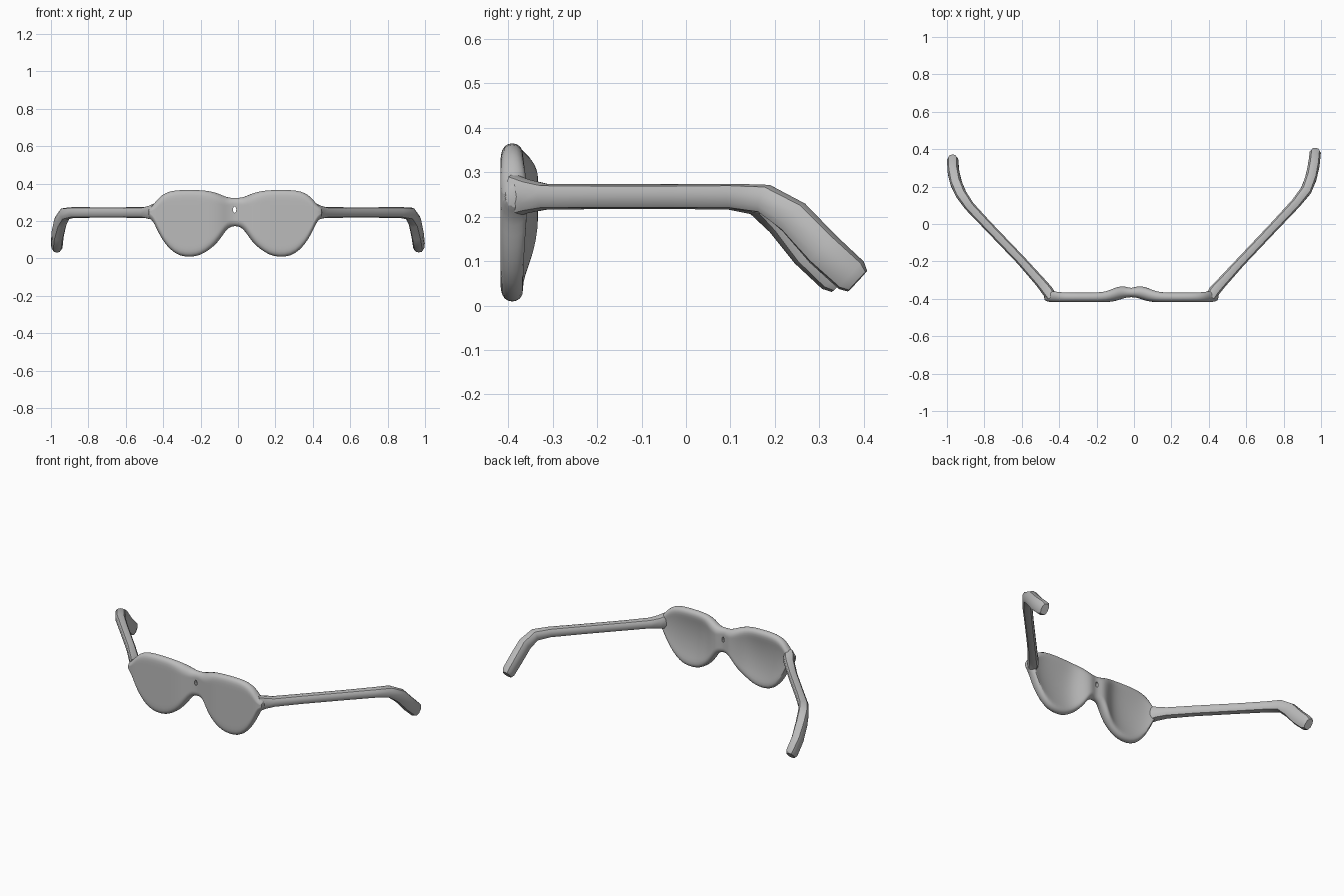
import bpy, bmesh, math
from mathutils import Vector

cube = bpy.data.objects.get("Cube")
if cube:
    bpy.data.objects.remove(cube, do_unlink=True)

MID = -0.015  # x of the middle of the bridge

grey = bpy.data.materials.new("plain grey")
grey.use_nodes = True
grey.diffuse_color = (0.5, 0.5, 0.5, 1)
grey.node_tree.nodes["Principled BSDF"].inputs["Base Color"].default_value = (0.5, 0.5, 0.5, 1)


def loft(name, rings, angle):
    """Skin a list of equal rings and cap both ends."""
    bm = bmesh.new()
    loops = [[bm.verts.new(p) for p in ring] for ring in rings]
    n = len(loops[0])
    for a, b in zip(loops, loops[1:]):
        for i in range(n):
            bm.faces.new((a[i], a[(i + 1) % n], b[(i + 1) % n], b[i]))
    bm.faces.new(loops[0])
    bm.faces.new(loops[-1])
    bmesh.ops.recalc_face_normals(bm, faces=bm.faces)
    mesh = bpy.data.meshes.new(name)
    bm.to_mesh(mesh)
    bm.free()
    mesh.materials.append(grey)
    ob = bpy.data.objects.new(name, mesh)
    bpy.context.collection.objects.link(ob)
    bpy.ops.object.select_all(action='DESELECT')
    ob.select_set(True)
    bpy.context.view_layer.objects.active = ob
    bpy.ops.object.shade_smooth_by_angle(angle=math.radians(angle))
    return ob


# Lens front: distance from the middle, top, bottom, front y, back y, back hollow
STATIONS = [
    (0.000, .325, .172, -.390, -.345, 0),
    (0.030, .326, .165, -.394, -.334, 0),
    (0.055, .334, .140, -.402, -.332, 0),
    (0.090, .350, .084, -.414, -.340, .006),
    (0.135, .362, .045, -.418, -.360, .014),
    (0.185, .367, .014, -.418, -.364, .020),
    (0.235, .368, .004, -.418, -.364, .022),
    (0.295, .368, .008, -.418, -.364, .020),
    (0.350, .362, .044, -.418, -.364, .014),
    (0.392, .342, .100, -.418, -.362, .008),
    (0.420, .312, .155, -.418, -.358, .002),
    (0.440, .287, .200, -.416, -.358, 0),
    (0.468, .272, .218, -.410, -.365, 0),
]


def slab_ring(x, top, bottom, front, back, hollow):
    """Flat front, hollowed back and rounded top and bottom edges."""
    r = (back - front) / 2
    rz = min(r, (top - bottom) * 0.45)
    y, lo, hi = (front + back) / 2, bottom + rz, top - rz
    steps = 8
    pts = []
    for k in range(steps + 1):          # front, going up
        pts.append((x, front, lo + (hi - lo) * k / steps))
    for k in range(1, 4):               # top edge
        a = math.pi * k / 4
        pts.append((x, y - r * math.cos(a), hi + rz * math.sin(a)))
    for k in range(steps + 1):          # back, going down
        u = k / steps
        dip = hollow * (1 - (2 * u - 1) ** 2)
        pts.append((x, back - dip, hi + (lo - hi) * u))
    for k in range(1, 4):               # bottom edge
        a = math.pi * k / 4
        pts.append((x, y + r * math.cos(a), lo - rz * math.sin(a)))
    return pts


both = [(-s[0],) + s[1:] for s in reversed(STATIONS[1:])] + STATIONS
front = loft("lens_front", [slab_ring(MID + s[0], *s[1:]) for s in both], 50)
sub = front.modifiers.new("smooth", 'SUBSURF')
sub.levels = sub.render_levels = 1

# Small hole through the bridge
bpy.ops.mesh.primitive_cylinder_add(vertices=12, radius=1, depth=0.3,
                                    location=(MID - .003, -.37, .26),
                                    rotation=(math.pi / 2, 0, 0))
cutter = bpy.context.object
cutter.name = "bridge_hole_cutter"
cutter.scale = (.009, .017, 1)
cutter.hide_render = True
cutter.data.materials.append(grey)
cut = front.modifiers.new("hole", 'BOOLEAN')
cut.operation = 'DIFFERENCE'
cut.object = cutter
bpy.context.view_layer.objects.active = front
for m in [m.name for m in front.modifiers if m.type in {'SUBSURF', 'BOOLEAN'}]:
    bpy.ops.object.modifier_apply(modifier=m)
bpy.data.objects.remove(cutter, do_unlink=True)


def arm(name, path):
    """Ten-sided tube along points of (x, y, z, half width, half height)."""
    pts = [Vector(p[:3]) for p in path]
    rings = []
    for i, p in enumerate(path):
        t = (pts[min(i + 1, len(pts) - 1)] - pts[max(i - 1, 0)]).normalized()
        side = t.cross(Vector((0, 0, 1))).normalized()
        up = side.cross(t)
        ring = []
        for k in range(10):
            a = 2 * math.pi * (k + .5) / 10
            c, s = math.cos(a), math.sin(a)
            c = math.copysign(abs(c) ** .75, c)
            s = math.copysign(abs(s) ** .75, s)
            ring.append(pts[i] + side * c * p[3] + up * s * p[4])
        rings.append(ring)
    return loft(name, rings, 35)


# Arms: straight diagonal run, then an ear hook turning back and down
RIGHT_ARM = [
    (-.440, -.390, .247, .030, .050),
    (-.465, -.355, .246, .032, .038),
    (-.500, -.312, .245, .029, .029),
    (-.604, -.195, .245, .026, .028),
    (-.786, -.005, .245, .026, .028),
    (-.880, .095, .245, .028, .029),
    (-.925, .160, .237, .031, .034),
    (-.950, .215, .195, .032, .041),
    (-.965, .275, .125, .032, .043),
    (-.969, .335, .068, .031, .042),
    (-.970, .350, .054, .022, .032),
]
LEFT_ARM = [
    (.410, -.390, .247, .030, .050),
    (.432, -.355, .246, .032, .038),
    (.468, -.315, .245, .029, .029),
    (.570, -.203, .245, .026, .028),
    (.745, -.018, .245, .026, .028),
    (.865, .110, .245, .028, .029),
    (.920, .180, .239, .031, .034),
    (.945, .243, .198, .032, .041),
    (.960, .308, .127, .032, .043),
    (.968, .372, .068, .031, .042),
    (.969, .386, .055, .022, .032),
]
arm("right_arm", RIGHT_ARM)
arm("left_arm", LEFT_ARM)
